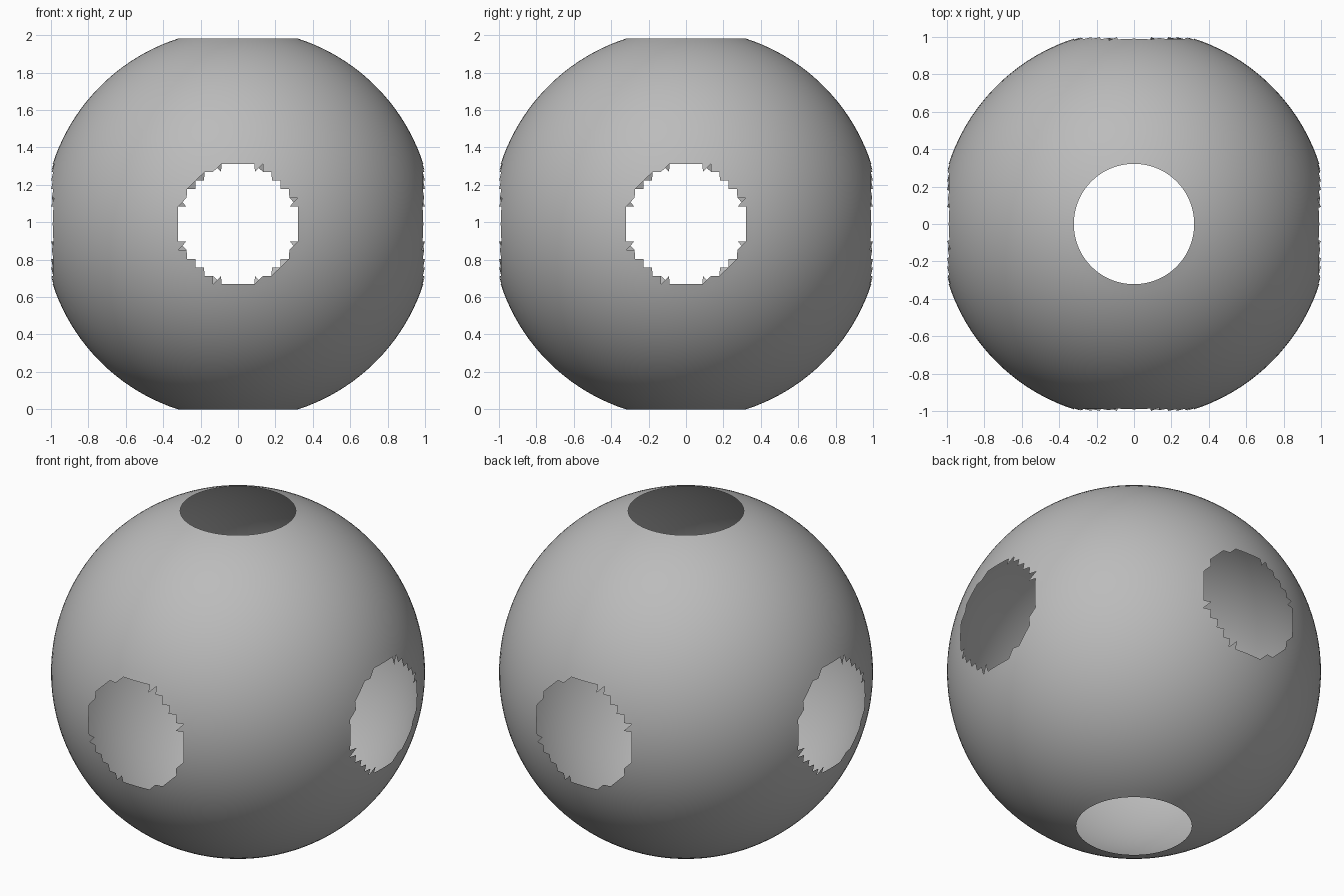
import bpy
import bmesh
from math import sin, cos, pi
from mathutils import Vector

if "Cube" in bpy.data.objects:
    bpy.data.objects.remove(bpy.data.objects["Cube"])

SEGMENTS, RINGS, CUT = 140, 70, 7      # CUT = opening radius in rings
STEP = pi / RINGS
# The teeth around the side openings reach exactly one unit out
RADIUS = 1 / (cos(2 * STEP) * cos(6 * STEP))
HOLE = RADIUS * sin(CUT * STEP)
CENTRE = Vector((0, 0, RADIUS * cos(CUT * STEP)))

grey = bpy.data.materials.new("Plain grey")
grey.use_nodes = True
grey.diffuse_color = (0.5, 0.5, 0.5, 1)
grey.node_tree.nodes["Principled BSDF"].inputs["Base Color"].default_value = grey.diffuse_color


def in_side_opening(points):
    """True when a triangle's middle lies inside the tunnel along x or y."""
    mid = sum(points, Vector()) / 3
    return min(Vector((mid.x, mid.z)).length, Vector((mid.y, mid.z)).length) < HOLE


# Sphere wall, open at both poles
bm = bmesh.new()
grid = []
for r in range(CUT, RINGS - CUT + 1):
    polar = pi - r * STEP
    grid.append([bm.verts.new(RADIUS * Vector((sin(polar) * cos(s * STEP),
                                               sin(polar) * sin(s * STEP),
                                               cos(polar))))
                 for s in range(SEGMENTS)])

# Triangles, leaving out the ragged side openings
for low, high in zip(grid, grid[1:]):
    for s in range(SEGMENTS):
        n = (s + 1) % SEGMENTS
        for tri in ((low[s], low[n], high[n]), (low[s], high[n], high[s])):
            if not in_side_opening([v.co for v in tri]):
                bm.faces.new(tri).smooth = True

bmesh.ops.delete(bm, geom=[v for v in bm.verts if not v.link_faces], context='VERTS')
bmesh.ops.translate(bm, verts=bm.verts, vec=CENTRE)

mesh = bpy.data.meshes.new("hollow_sphere")
bm.to_mesh(mesh)
bm.free()
mesh.materials.append(grey)
bpy.context.collection.objects.link(bpy.data.objects.new("hollow_sphere", mesh))
